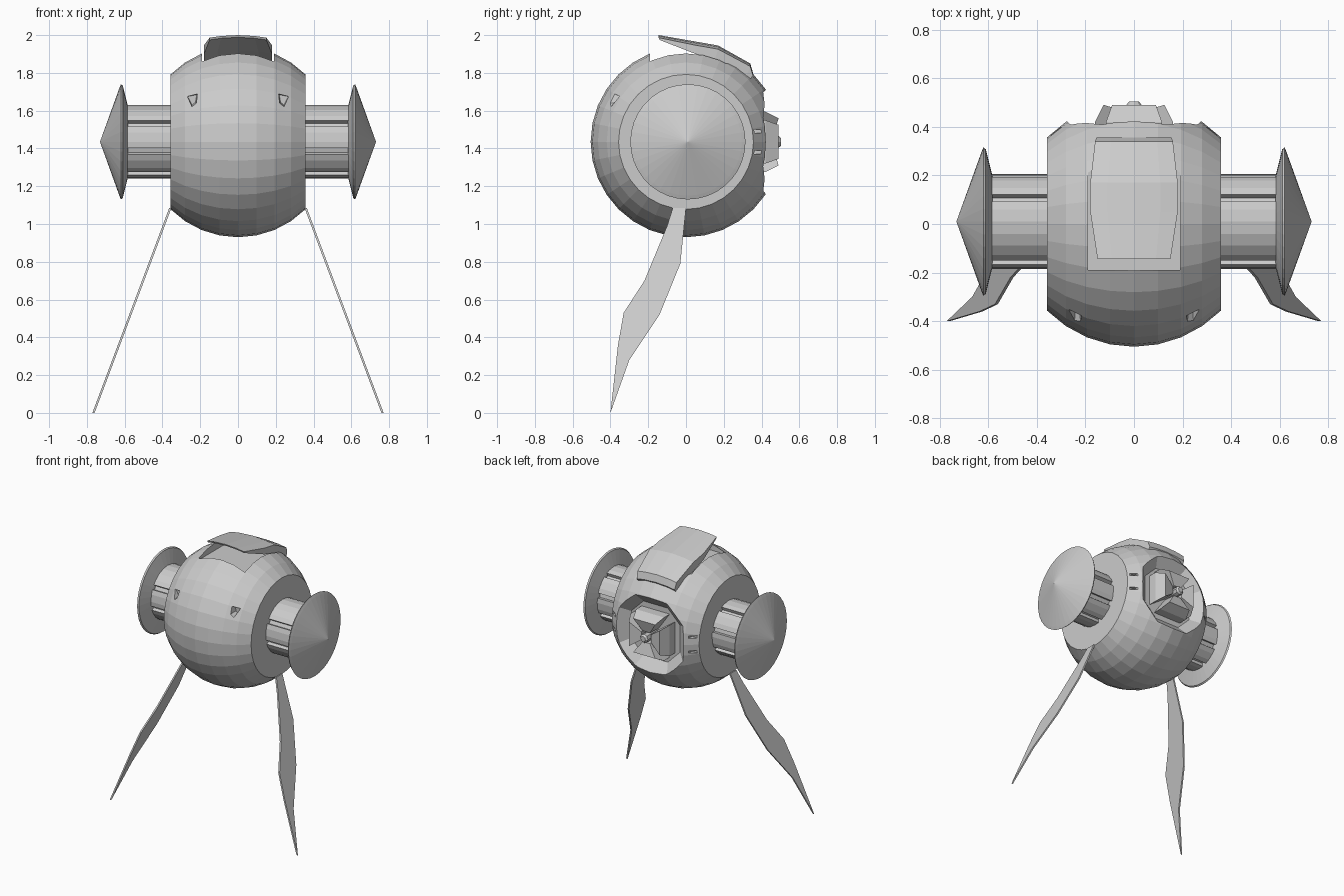
import bpy, bmesh
from math import sin, cos, radians, pi, sqrt
from mathutils import Vector, Matrix

if "Cube" in bpy.data.objects:
    bpy.data.objects.remove(bpy.data.objects["Cube"])

CZ = 1.435   # height of the body centre
R = 0.505    # body radius


def make(name, verts, faces):
    bm = bmesh.new()
    vs = [bm.verts.new(v) for v in verts]
    for f in faces:
        bm.faces.new([vs[i] for i in f])
    bmesh.ops.recalc_face_normals(bm, faces=bm.faces)
    me = bpy.data.meshes.new(name)
    bm.to_mesh(me)
    bm.free()
    ob = bpy.data.objects.new(name, me)
    bpy.context.collection.objects.link(ob)
    return ob


def loft(name, rings):
    """Skin equal-length closed rings and cap both ends."""
    n = len(rings[0])
    verts = [p for r in rings for p in r]
    faces = [[k * n + i, k * n + (i + 1) % n, (k + 1) * n + (i + 1) % n, (k + 1) * n + i]
             for k in range(len(rings) - 1) for i in range(n)]
    faces += [list(range(n)), [(len(rings) - 1) * n + i for i in range(n)]]
    return make(name, verts, faces)


def lathe(name, profile, segs, cy=0.0):
    """Revolve (x, radius) points about a line parallel to x."""
    return loft(name, [[(x, cy + r * cos(2 * pi * i / segs), CZ + r * sin(2 * pi * i / segs))
                        for i in range(segs)] for x, r in profile])


def hull(name, pts):
    bm = bmesh.new()
    for p in pts:
        bm.verts.new(p)
    bmesh.ops.convex_hull(bm, input=bm.verts)
    bmesh.ops.dissolve_limit(bm, angle_limit=0.02, verts=bm.verts, edges=bm.edges)
    bmesh.ops.recalc_face_normals(bm, faces=bm.faces)
    me = bpy.data.meshes.new(name)
    bm.to_mesh(me)
    bm.free()
    ob = bpy.data.objects.new(name, me)
    bpy.context.collection.objects.link(ob)
    return ob


def box(name, lo, hi):
    return hull(name, [(x, y, z) for x in (lo[0], hi[0]) for y in (lo[1], hi[1]) for z in (lo[2], hi[2])])


def cut(ob, cutter):
    m = ob.modifiers.new("cut", 'BOOLEAN')
    m.operation, m.solver, m.object = 'DIFFERENCE', 'EXACT', cutter
    bpy.context.view_layer.update()
    me = bpy.data.meshes.new_from_object(ob.evaluated_get(bpy.context.evaluated_depsgraph_get()))
    ob.modifiers.clear()
    ob.data = me
    bpy.data.objects.remove(cutter)


# body: faceted sphere with flat sides
angles = [radians(11.25 * k) for k in range(-4, 5)]
body = lathe("body", [(R * sin(a), R * cos(a)) for a in angles], 32)

# rear opening with sloped walls
octagon = [(.2, .1), (.1, .2), (-.1, .2), (-.2, .1), (-.2, -.1), (-.1, -.2), (.1, -.2), (.2, -.1)]
cut(body, loft("opening_cutter", [[(x * s, y, CZ + z * s) for x, z in octagon]
                                  for y, s in ((.355, 1.0), (.43, 1.42), (.6, 1.42))]))

# hatch recess on top
cut(body, box("hatch_cutter", (-.19, -.19, 1.85), (.19, .30, 2.1)))

for s in (-1, 1):
    # tapered eye dents on the front
    eye = [(.285, 1.685), (.205, 1.70), (.215, 1.635), (.245, 1.61)]
    centre = Vector((.24, 1.66))
    pts = []
    for x, z in eye:
        p = Vector((x, z))
        q = centre + (p - centre) * 0.6
        pts += [(s * p.x, -.46, p.y), (s * q.x, -.345, q.y)]
    cut(body, hull("eye_cutter", pts))
    # thin vents beside the rear opening
    for z in (CZ - .055, CZ + .055):
        cut(body, box("vent_cutter", (min(s * .3, s * .345), .36, z - .009),
                      (max(s * .3, s * .345), .45, z + .009)))

# raised hatch, curved across its width
top = [(-.145, 2.0, .15), (.05, 1.966, .18), (.17, 1.945, .18), (.34, 1.85, .16), (.355, 1.80, .155)]
low = [(-.14, 1.988, .15), (.05, 1.92, .18), (.15, 1.885, .18), (.32, 1.80, .16), (.34, 1.78, .155)]
rings = []
for t, b in zip(top, low):
    cols = (-1, -.6, 0, .6, 1)
    rings.append([(c * t[2], t[0], t[1] - .6 * (c * t[2]) ** 2) for c in cols] +
                 [(c * b[2], b[0], b[1] - .6 * (c * b[2]) ** 2) for c in reversed(cols)])
loft("hatch", rings)

# four wedge pods around a centre nub in the rear opening
for k, label in enumerate(("upper", "left", "lower", "right")):
    rot = Matrix.Rotation(k * pi / 2, 3, 'Y')
    pts = []
    for r, w, y in ((.16, .115, .34), (.16, .115, .42), (.125, .09, .49),
                    (.04, .03, .465), (.025, .02, .34)):
        for sx in (-w, w):
            pts.append(rot @ Vector((sx, y, r)) + Vector((0, 0, CZ)))
    hull(label + "_rear_pod", pts)
loft("rear_nub", [[(r * cos(pi * i / 4), y, CZ + r * sin(pi * i / 4)) for i in range(8)]
                  for y, r in ((.35, .032), (.49, .032), (.503, .02))])

# grooved arm cross-section
arm_ring = []
grooves = (15, 60, 150, 195, 240, 285, 330)
for d in range(0, 360, 15):
    if d in grooves:
        arm_ring += [(d - 5, .195), (d - 4.5, .17), (d + 4.5, .17), (d + 5, .195)]
    else:
        arm_ring.append((d, .195))

# leg blade outline (y, z)
leg = [(-.07, 1.085), (0, 1.085), (-.03, .79), (-.14, .52), (-.30, .28), (-.40, 0),
       (-.36, .36), (-.33, .53), (-.22, .70), (-.10, .99)]

for s, side in ((-1, "left"), (1, "right")):
    loft(side + "_arm", [[(s * x, .01 + r * cos(radians(d)), CZ + r * sin(radians(d)))
                          for d, r in arm_ring] for x in (.345, .595)])
    # conical side cap
    lathe(side + "_cap", [(s * x, r) for x, r in ((.583, .19), (.588, .21), (.61, .298), (.62, .305),
                                                  (.628, .285), (.73, .002))], 36, .01)
    # thin angled leg
    loft(side + "_leg", [[(s * (.765 - .375 * z + dx), y, z) for y, z in leg] for dx in (-.006, .006)])
